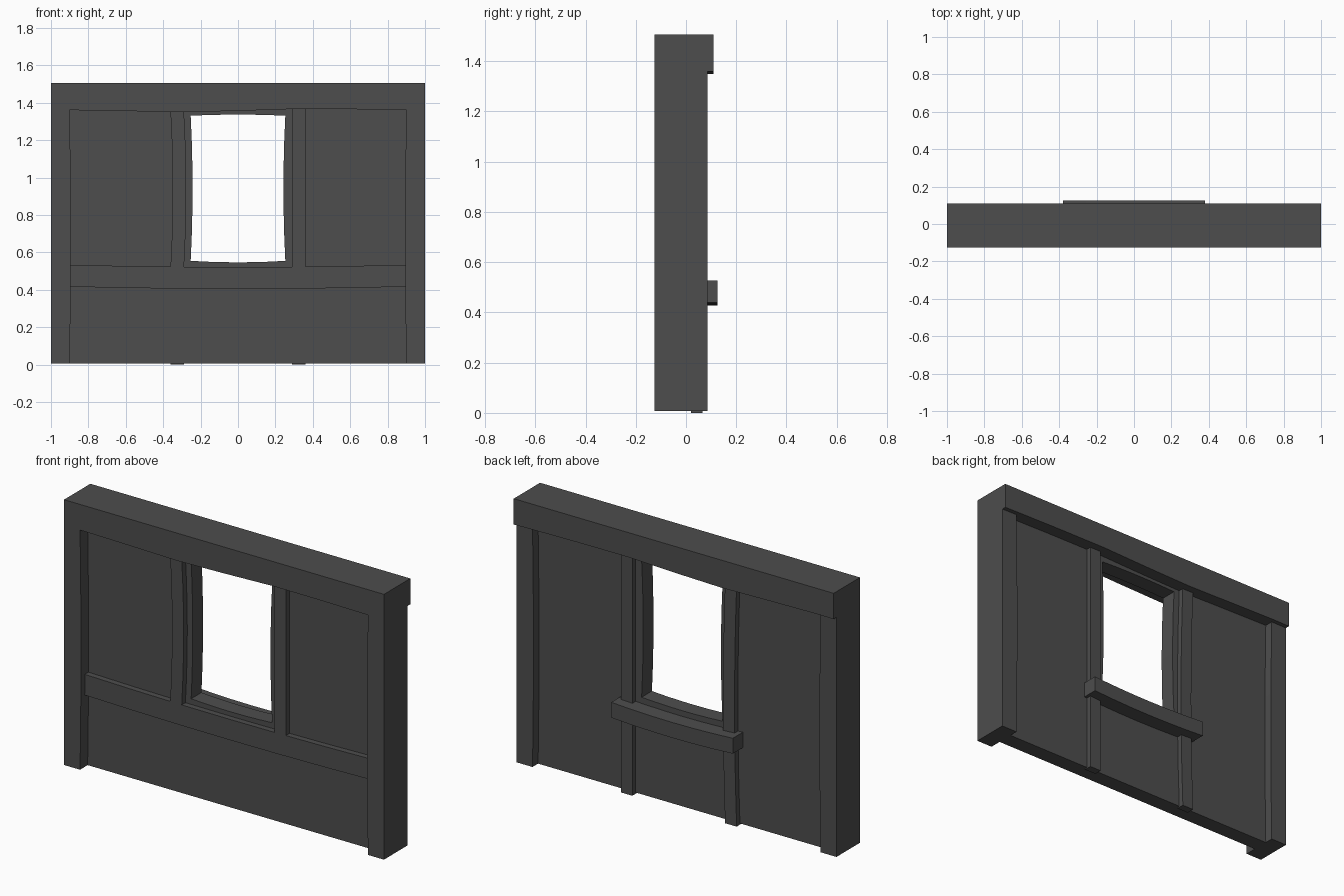
import bpy, bmesh

if "Cube" in bpy.data.objects:
    bpy.data.objects.remove(bpy.data.objects["Cube"])

BASE, TOP = 0.007, 1.506

dark = bpy.data.materials.new("dark_grey")
dark.diffuse_color = (0.075, 0.075, 0.075, 1)
dark.use_nodes = True
dark.node_tree.nodes["Principled BSDF"].inputs["Base Color"].default_value = dark.diffuse_color


def make(name, bm):
    bmesh.ops.recalc_face_normals(bm, faces=bm.faces)
    me = bpy.data.meshes.new(name)
    bm.to_mesh(me)
    bm.free()
    me.materials.append(dark)
    ob = bpy.data.objects.new(name, me)
    bpy.context.collection.objects.link(ob)
    return ob


def slab(name, outline, y0, y1):
    """Extrude an x-z outline from y0 to y1."""
    bm = bmesh.new()
    face = bm.faces.new([bm.verts.new((x, y0, z)) for x, z in outline])
    ext = bmesh.ops.extrude_face_region(bm, geom=[face])
    moved = [v for v in ext["geom"] if isinstance(v, bmesh.types.BMVert)]
    bmesh.ops.translate(bm, verts=moved, vec=(0, y1 - y0, 0))
    # extrude keeps the source face for a lone face, so the slab is closed
    if face.is_valid is False:
        bm.faces.new([v for v in bm.verts if abs(v.co.y - y0) < 1e-6])
    return make(name, bm)


def bowed(a, b, dx=0, dz=0, n=6, end=False):
    """Points from a to b, bowed by dx, dz at the middle; b itself only if end."""
    pts = []
    for i in range(n + end):
        t = i / n
        k = 4 * t * (1 - t)
        pts.append((a[0] + (b[0] - a[0]) * t + dx * k, a[1] + (b[1] - a[1]) * t + dz * k))
    return pts


def upright(name, x0, x1, z0, z1, y0, y1, d):
    slab(name, bowed((x0, z0), (x0, z1), d, end=True)
         + bowed((x1, z1), (x1, z0), d, end=True), y0, y1)


def lengthwise(name, hw, z0, z1, y0, y1, d):
    slab(name, bowed((hw, z0), (-hw, z0), 0, d, end=True)
         + bowed((-hw, z1), (hw, z1), 0, d, end=True), y0, y1)


# wall panel with a bowed window opening
def loop(x, z0, z1, side=0, low=0, high=0):
    return (bowed((-x, z0), (x, z0), 0, low) + bowed((x, z0), (x, z1), -side)
            + bowed((x, z1), (-x, z1), 0, high) + bowed((-x, z1), (-x, z0), side))


bm = bmesh.new()
outer, inner = loop(0.92, BASE, 1.38), loop(0.253, 0.555, 1.331, 0.01, -0.008, 0.006)
rings = [[bm.verts.new((x, y, z)) for x, z in pts]
         for pts, y in ((outer, -0.057), (inner, -0.057), (inner, 0.035), (outer, 0.035))]
n = len(outer)
for k in range(4):
    a, b = rings[k], rings[(k + 1) % 4]
    for i in range(n):
        j = (i + 1) % n
        bm.faces.new((a[i], a[j], b[j], b[i]))
make("wall_panel", bm)

# outer frame: header with wavy lower edge, and both corner posts
wave = [(0.9, 1.362), (0.6, 1.366), (0.3, 1.367), (0, 1.357),
        (-0.3, 1.35), (-0.6, 1.356), (-0.9, 1.361)]
slab("outer_frame", [(-1, BASE), (-1, TOP), (1, TOP), (1, BASE)]
     + bowed((0.9, BASE), wave[0], -0.006) + wave
     + bowed(wave[-1], (-0.9, BASE), 0.006)[1:] + [(-0.9, BASE)], -0.125, 0.085)
slab("header_overhang", [(-1, 1.36), (-1, TOP), (1, TOP), (1, 1.36)] + wave, 0.085, 0.11)

# studs beside the window, front and back
for s, side, d in ((-1, "left", 0.013), (1, "right", 0)):
    upright(side + "_front_stud", s * 0.362, s * 0.29, 0.5, 1.37, -0.09, 0, d)
    upright(side + "_back_stud", s * 0.362, s * 0.29, 0, 1.37, 0.02, 0.065, d)

# front rail and back window sill
lengthwise("front_rail", 0.91, 0.417, 0.534, -0.09, -0.03, -0.012)
lengthwise("window_sill", 0.38, 0.44, 0.527, 0.03, 0.125, -0.012)
